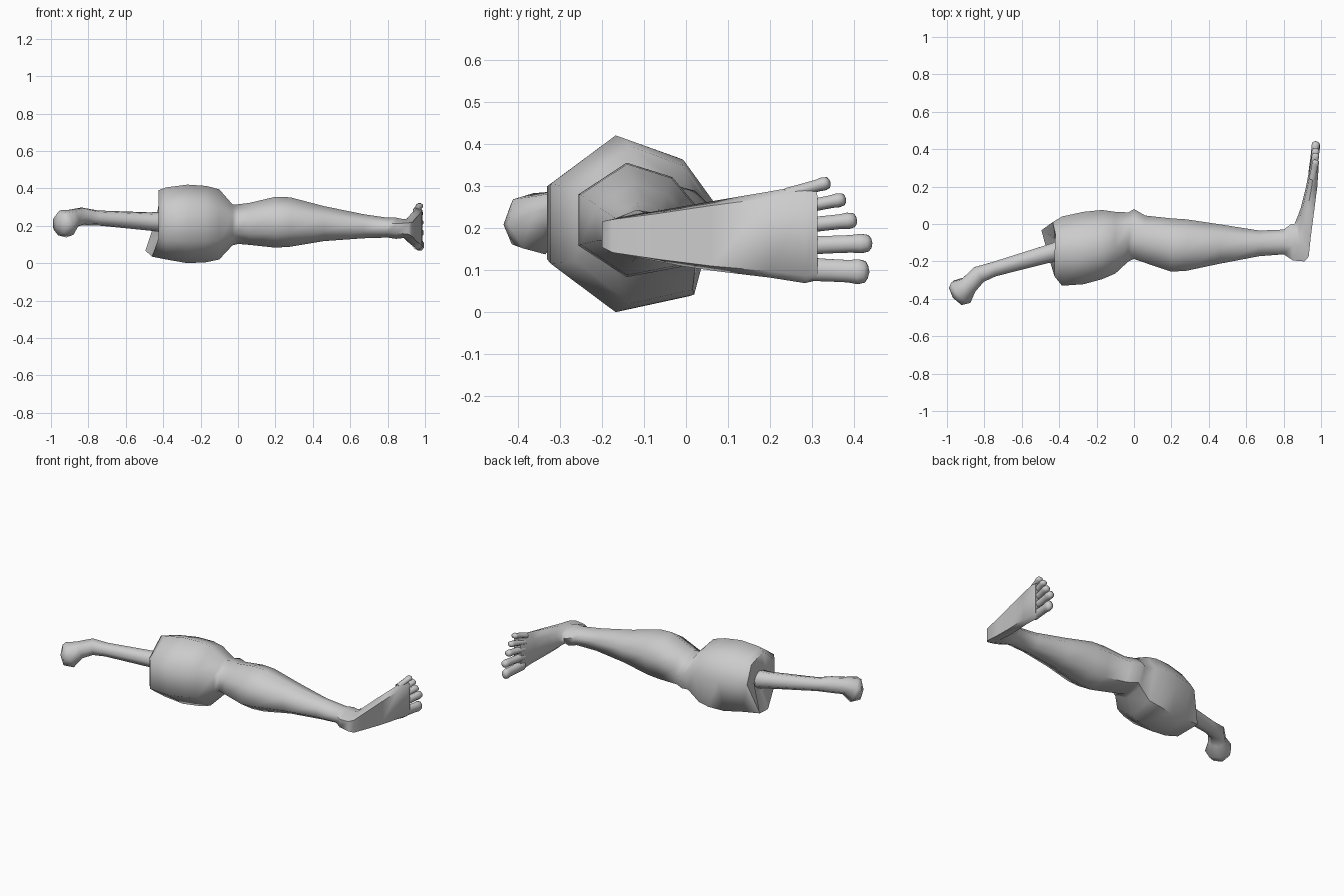
import bpy, bmesh, math
from mathutils import Vector

if "Cube" in bpy.data.objects:
    bpy.data.objects.remove(bpy.data.objects["Cube"])


def loft(name, rings, tip0=None, tip1=None):
    """Skin a list of equal-sized vertex rings; ends close to a centre point."""
    bm = bmesh.new()
    vs = [[bm.verts.new(p) for p in r] for r in rings]
    n = len(rings[0])
    for a, b in zip(vs, vs[1:]):
        for i in range(n):
            j = (i + 1) % n
            bm.faces.new((a[i], a[j], b[j], b[i]))
    for ring, tip in ((vs[0], tip0), (vs[-1], tip1)):
        if tip is None:
            bm.faces.new(ring)
        else:
            c = bm.verts.new(tip)
            for i in range(n):
                bm.faces.new((ring[i], ring[(i + 1) % n], c))
    bmesh.ops.recalc_face_normals(bm, faces=bm.faces)
    me = bpy.data.meshes.new(name)
    bm.to_mesh(me)
    bm.free()
    ob = bpy.data.objects.new(name, me)
    bpy.context.collection.objects.link(ob)
    bpy.context.view_layer.objects.active = ob
    ob.select_set(True)
    bpy.ops.object.shade_smooth_by_angle(angle=math.radians(62))
    ob.select_set(False)
    return ob


# seven-sided sections: (back-to-front, down-to-up)
LEG = [(-.2, 1), (.56, .75), (1, .2), (.7, -.82), (-.2, -1), (-1, -.45), (-1, .45)]
FOOT = [(0, 1), (.75, .6), (1, 0), (.75, -.6), (0, -1), (-1, -.85), (-1, .85)]


def section(ax, ay, bx, by, z0, z1, t=0):
    ring = []
    for (u, v), (fu, fv) in zip(LEG, FOOT):
        u, v = u + (fu - u) * t, v + (fv - v) * t
        s = (u + 1) / 2
        ring.append(Vector((ax + (bx - ax) * s, ay + (by - ay) * s,
                            (z0 + z1) / 2 + (z1 - z0) / 2 * v)))
    return ring


# thigh, knee and calf: x, back y, front y, bottom z, top z
leg_profile = [
    (-.425, -.28, .01, .035, .39), (-.385, -.33, .04, .02, .405),
    (-.27, -.322, .065, 0, .42), (-.17, -.295, .075, .005, .413),
    (-.1, -.265, .065, .02, .395), (-.03, -.2, .062, .095, .315),
    (0, -.187, .08, .103, .315), (.06, -.208, .045, .098, .322),
    (.2, -.255, .03, .083, .355), (.28, -.25, .025, .088, .352),
    (.46, -.212, -.002, .118, .305), (.67, -.172, -.035, .133, .262),
    (.8, -.162, -.03, .137, .243)]
rings = [section(x, a, x, b, z0, z1) for x, a, b, z0, z1 in leg_profile]

# ragged cut edge with a hollow behind it
for v, dx in zip(rings[0], (0, .005, -.01, -.07, -.035, 0, 0)):
    v.x += dx
centre = Vector((-.40, -.15, .22))
rings.insert(0, [centre + Vector((-.02, (v.y + .15) * .45, (v.z - .22) * .45)) for v in rings[0]])

# ankle, heel and foot: sole xy, upper xy, bottom z, top z, foot-section blend
foot_profile = [
    (.85, -.195, .84, 0, .13, .243, 0), (.912, -.2, .858, .0, .135, .235, .4),
    (.934, -.175, .868, .025, .124, .238, .6), (.945, -.07, .877, .045, .11, .25, .8),
    (.962, .06, .893, .09, .097, .266, 1), (.98, .2, .92, .2, .082, .287, 1),
    (.986, .285, .935, .28, .069, .302, 1), (.986, .312, .942, .305, .075, .295, 1)]
rings += [section(*f) for f in foot_profile]
loft("leg_and_foot", rings, tip0=centre)


def tube(name, path, sides=7, flat=1.0):
    """Loft circles along a path of (x, y, z, radius); flat scales the sideways width."""
    pts = [Vector(p[:3]) for p in path]
    out = []
    for i, p in enumerate(pts):
        d = (pts[min(i + 1, len(pts) - 1)] - pts[max(i - 1, 0)]).normalized()
        side = d.cross(Vector((0, 0, 1))).normalized()
        up = side.cross(d)
        r = path[i][3]
        out.append([p + side * (math.cos(a) * r * flat) + up * (math.sin(a) * r)
                    for a in (2 * math.pi * (k + .5) / sides for k in range(sides))])
    d = (pts[-1] - pts[-2]).normalized()
    return loft(name, out, tip1=pts[-1] + d * path[-1][3] * .25)


# exposed bone with knobbed end
tube("bone", [(-.39, -.14, .22, .058), (-.47, -.16, .223, .05), (-.75, -.24, .242, .041),
              (-.83, -.268, .25, .049), (-.885, -.325, .237, .052),
              (-.925, -.362, .21, .078), (-.957, -.385, .208, .06)], sides=7)

# toes, big to little: start y, start z, end y, end z, radius
for i, (y0, z0, y1, z1, r) in enumerate([
        (.27, .103, .432, .095, .032), (.27, .158, .44, .164, .025),
        (.27, .205, .404, .219, .021), (.26, .246, .378, .269, .018),
        (.24, .28, .341, .309, .017)]):
    path = []
    for s, k in ((0, .95), (.45, .9), (.72, .9), (.86, 1), (.96, .85), (1, .5)):
        path.append((.955 + .02 * s - (0 if i == 0 else .002), y0 + (y1 - y0) * s,
                     z0 + (z1 - z0) * s, r * k))
    tube("toe_%d" % (i + 1), path, sides=8, flat=.025 / r * (1 - .04 * i))
